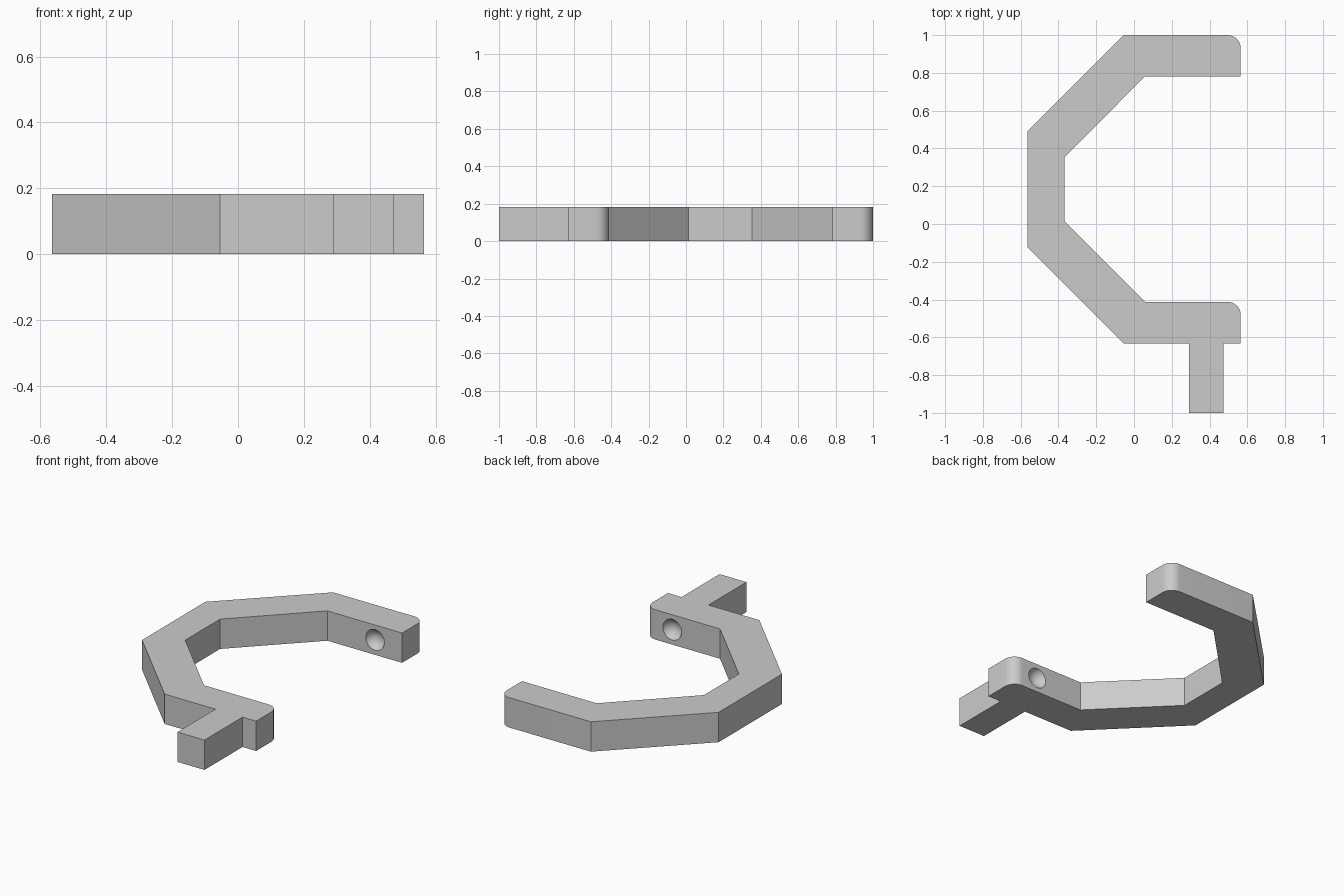
import bpy
import bmesh

if "Cube" in bpy.data.objects:
    bpy.data.objects.remove(bpy.data.objects["Cube"], do_unlink=True)

HEIGHT = 0.183
ROUND = 0.07
TIP_X = 0.565
DIMPLE_X = 0.382

grey = bpy.data.materials.new("plain grey")
grey.use_nodes = True
colour = (0.6, 0.6, 0.6, 1)
grey.diffuse_color = colour
grey.node_tree.nodes["Principled BSDF"].inputs["Base Color"].default_value = colour

# Bracket outline: stem, lower arm, faceted back, upper arm
outline = [
    (0.29, -1), (0.473, -1), (0.473, -0.632), (TIP_X, -0.632),
    (TIP_X, -0.412), (0.058, -0.412), (-0.368, 0.014), (-0.368, 0.352),
    (0.058, 0.782), (TIP_X, 0.782), (TIP_X, 1), (-0.055, 1),
    (-TIP_X, 0.491), (-TIP_X, -0.122), (-0.055, -0.632), (0.29, -0.632),
]
bm = bmesh.new()
base = bm.faces.new([bm.verts.new((x, y, 0)) for x, y in outline])
lift = bmesh.ops.extrude_face_region(bm, geom=[base])
top_verts = [g for g in lift["geom"] if isinstance(g, bmesh.types.BMVert)]
bmesh.ops.translate(bm, verts=top_verts, vec=(0, 0, HEIGHT))

# Rounded outer corner on the back of each arm tip
corners = [e for e in bm.edges
           if all(abs(v.co.x - TIP_X) < 0.001 for v in e.verts)
           and abs(e.verts[0].co.y - e.verts[1].co.y) < 0.001
           and min(abs(e.verts[0].co.y - y) for y in (-0.412, 1)) < 0.001]
bmesh.ops.bevel(bm, geom=corners, offset=ROUND, segments=10,
                profile=0.5, affect='EDGES')
bmesh.ops.recalc_face_normals(bm, faces=bm.faces)
mesh = bpy.data.meshes.new("bracket")
bm.to_mesh(mesh)
bm.free()
mesh.materials.append(grey)
bracket = bpy.data.objects.new("bracket", mesh)
bpy.context.collection.objects.link(bracket)

# Round dimples in the facing sides of the two arms
cutters = []
for name, y in (("lower_dimple_cutter", -0.39), ("upper_dimple_cutter", 0.76)):
    bpy.ops.mesh.primitive_uv_sphere_add(
        segments=32, ring_count=16, radius=0.067, location=(DIMPLE_X, y, HEIGHT / 2))
    cutter = bpy.context.object
    cutter.name = name
    cutter.hide_render = True
    cutter.data.materials.append(grey)
    cut = bracket.modifiers.new(name, 'BOOLEAN')
    cut.operation = 'DIFFERENCE'
    cut.solver = 'EXACT'
    cut.object = cutter
    cutters.append(cutter)

bpy.ops.object.select_all(action='DESELECT')
bracket.select_set(True)
bpy.context.view_layer.objects.active = bracket
for cutter in cutters:
    bpy.ops.object.modifier_apply(modifier=cutter.name)
    bpy.data.objects.remove(cutter, do_unlink=True)
bpy.ops.object.shade_smooth_by_angle(angle=0.6)
